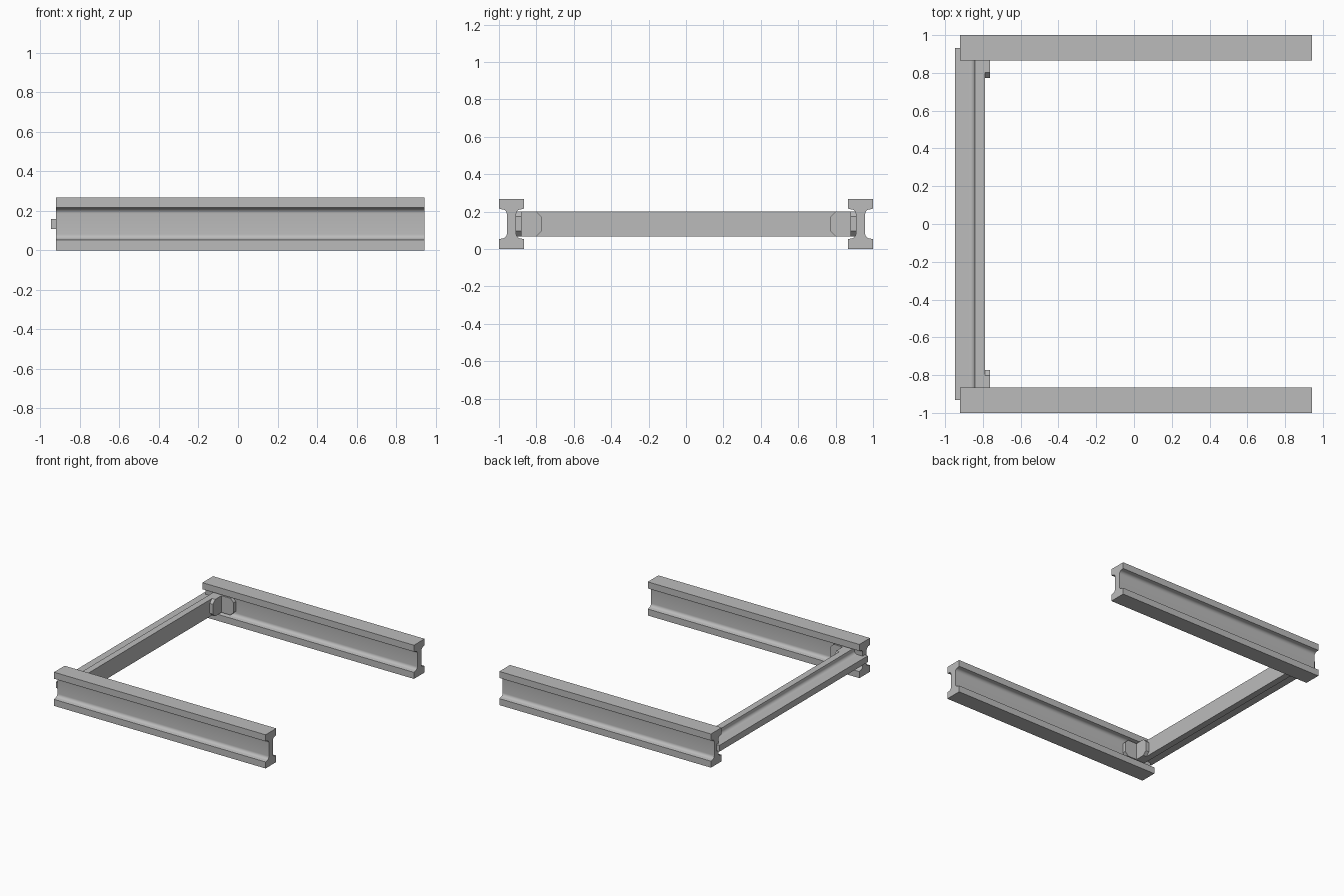
import bpy, bmesh, math
from mathutils import Vector

cube = bpy.data.objects.get("Cube")
if cube:
    bpy.data.objects.remove(cube, do_unlink=True)

steel = bpy.data.materials.new("steel grey")
steel.use_nodes = True
GREY = (0.5, 0.5, 0.5, 1)
steel.diffuse_color = GREY
steel.node_tree.nodes["Principled BSDF"].inputs["Base Color"].default_value = GREY


def extrude(name, outline, place, start, end):
    """Extrude a 2D outline from start to end; place(u, v, t) gives the 3D point."""
    bm = bmesh.new()
    rings = [[bm.verts.new(place(u, v, t)) for u, v in outline] for t in (start, end)]
    n = len(outline)
    for i in range(n):
        j = (i + 1) % n
        bm.faces.new((rings[0][i], rings[0][j], rings[1][j], rings[1][i]))
    bm.faces.new(rings[0])
    bm.faces.new(rings[1])
    bmesh.ops.recalc_face_normals(bm, faces=bm.faces)
    mesh = bpy.data.meshes.new(name)
    bm.to_mesh(mesh)
    bm.free()
    mesh.materials.append(steel)
    obj = bpy.data.objects.new(name, mesh)
    bpy.context.collection.objects.link(obj)
    bpy.ops.object.select_all(action="DESELECT")
    obj.select_set(True)
    bpy.context.view_layer.objects.active = obj
    bpy.ops.object.shade_smooth_by_angle(angle=math.radians(28))
    return obj


HALF_FLANGE, HALF_WEB, THICK, RADIUS = 0.067, 0.025, 0.052, 0.026


def flange_side():
    """Half of one flange, from its outer corner round the fillet to the web."""
    pts = [(HALF_FLANGE, 0), (HALF_FLANGE, THICK)]
    centre = Vector((HALF_WEB + RADIUS, THICK + 0.004 + RADIUS))
    for i in range(9):
        a = math.radians(-90 - i * 90 / 8)
        pts.append((centre.x + RADIUS * math.cos(a), centre.y + RADIUS * math.sin(a)))
    return pts


def mirrored(pts):
    return [(-u, v) for u, v in reversed(pts)]


# Two long I-beams
HEIGHT = 0.268
right_half = flange_side()
right_half += [(u, HEIGHT - v) for u, v in reversed(right_half)]
i_profile = right_half + mirrored(right_half)
for name, side in (("front_beam", -1), ("back_beam", 1)):
    extrude(name, i_profile, lambda u, v, t: (t, side * 0.933 + u, v), -0.92, 0.943)

# Cross member: a tee with its flange facing inward
DEPTH, INNER_X, MID_Z = 0.157, -0.79, HEIGHT / 2
tee_half = flange_side() + [(HALF_WEB, DEPTH)]
tee_profile = tee_half + mirrored(tee_half)
extrude("cross_member", tee_profile,
        lambda u, v, t: (INNER_X - v, t, MID_Z + u), -0.933, 0.933)

# Angle brackets: two plates with clipped outer corners at each joint
LEG, PLATE, CLIP, WEB_Y = 0.135, 0.028, 0.028, 0.908
leg_half = [(HALF_FLANGE, 0), (HALF_FLANGE, LEG - CLIP), (HALF_FLANGE - CLIP, LEG)]
leg_outline = leg_half + mirrored(leg_half)
for name, side in (("front", -1), ("back", 1)):
    extrude(name + "_bracket_cross_leg", leg_outline,
            lambda u, v, t: (INNER_X + t, side * (WEB_Y - v), MID_Z + u), 0, PLATE)
    extrude(name + "_bracket_beam_leg", leg_outline,
            lambda u, v, t: (INNER_X + v, side * (WEB_Y - t), MID_Z + u), 0, PLATE)
